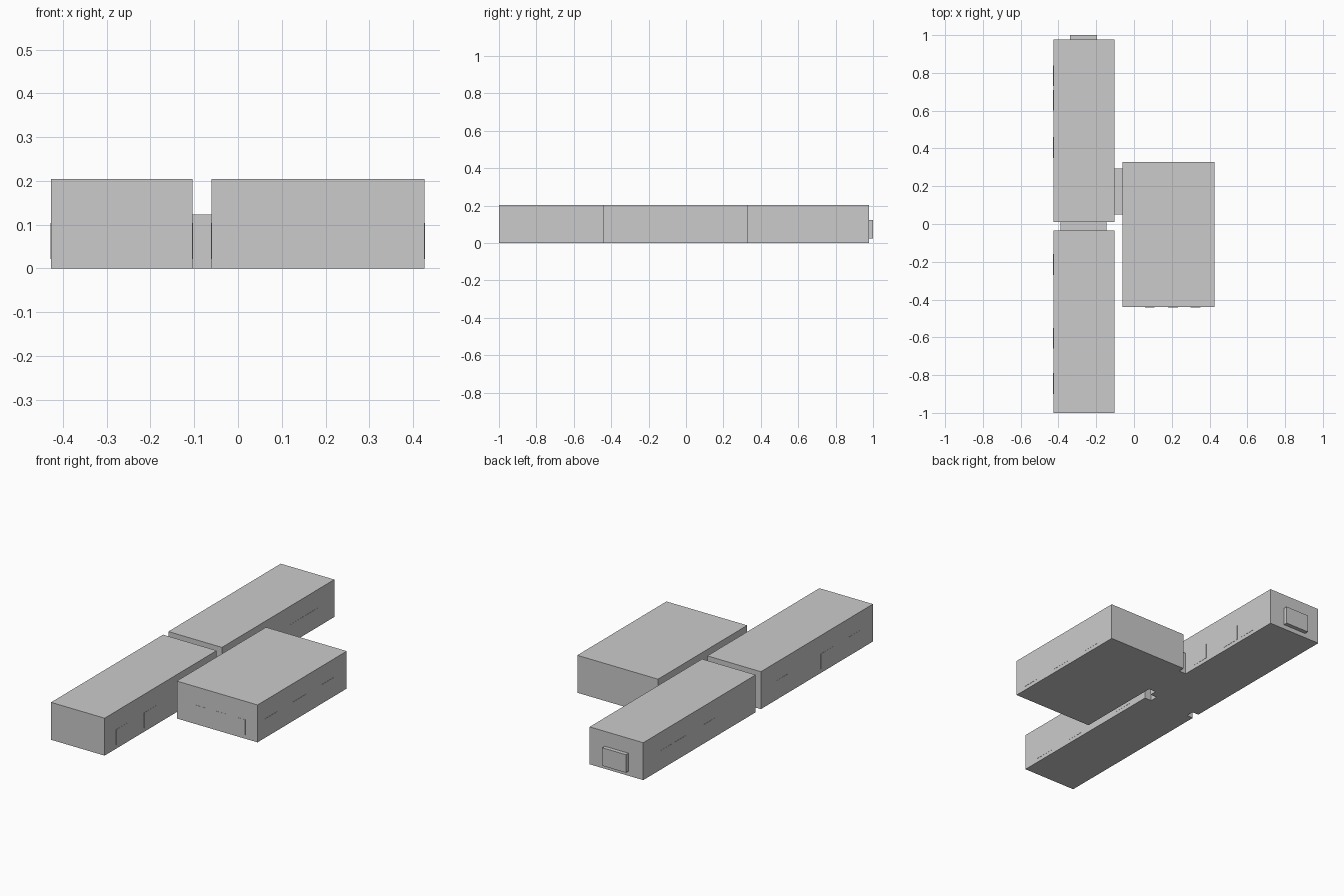
import bpy
import bmesh

if "Cube" in bpy.data.objects:
    bpy.data.objects.remove(bpy.data.objects["Cube"])


def box(name, x, y, z):
    bm = bmesh.new()
    bmesh.ops.create_cube(bm, size=1)
    for v in bm.verts:
        for i, (lo, hi) in enumerate((x, y, z)):
            v.co[i] = hi if v.co[i] > 0 else lo
    mesh = bpy.data.meshes.new(name)
    bm.to_mesh(mesh)
    bm.free()
    obj = bpy.data.objects.new(name, mesh)
    bpy.context.collection.objects.link(obj)


H, LINK = 0.204, 0.123
T = 0.001
SILL, HEAD = 0.021, 0.104

# Main blocks
box("rear_wing", (-0.427, -0.104), (0.01, 0.978), (0, H))
box("front_wing", (-0.427, -0.104), (-1, -0.035), (0, H))
box("side_hall", (-0.061, 0.426), (-0.44, 0.328), (0, H))

# Low connecting passages and the rear bay
box("wing_passage", (-0.388, -0.145), (-0.035, 0.01), (0, LINK))
box("hall_passage", (-0.104, -0.061), (0.05, 0.293), (0, LINK))
box("rear_bay", (-0.338, -0.195), (0.978, 1), (0.025, LINK))

# Nearly flush window panels on the front of the hall
for x in (0.057, 0.18, 0.3):
    box("hall_front_window", (x, x + 0.052), (-0.44 - T, -0.44), (SILL, HEAD))

# Window panels along the long sides
for y in (-0.38, -0.135, 0.105):
    for x in (-0.061 - T, 0.426):
        box("hall_side_window", (x, x + T), (y, y + 0.11), (SILL, HEAD))
for name, ys in (("front_wing_window", (-0.9, -0.66, -0.27)),
                 ("rear_wing_window", (0.35, 0.6, 0.73))):
    for y in ys:
        for x in (-0.427 - T, -0.104):
            box(name, (x, x + T), (y, y + 0.11), (SILL, HEAD))
